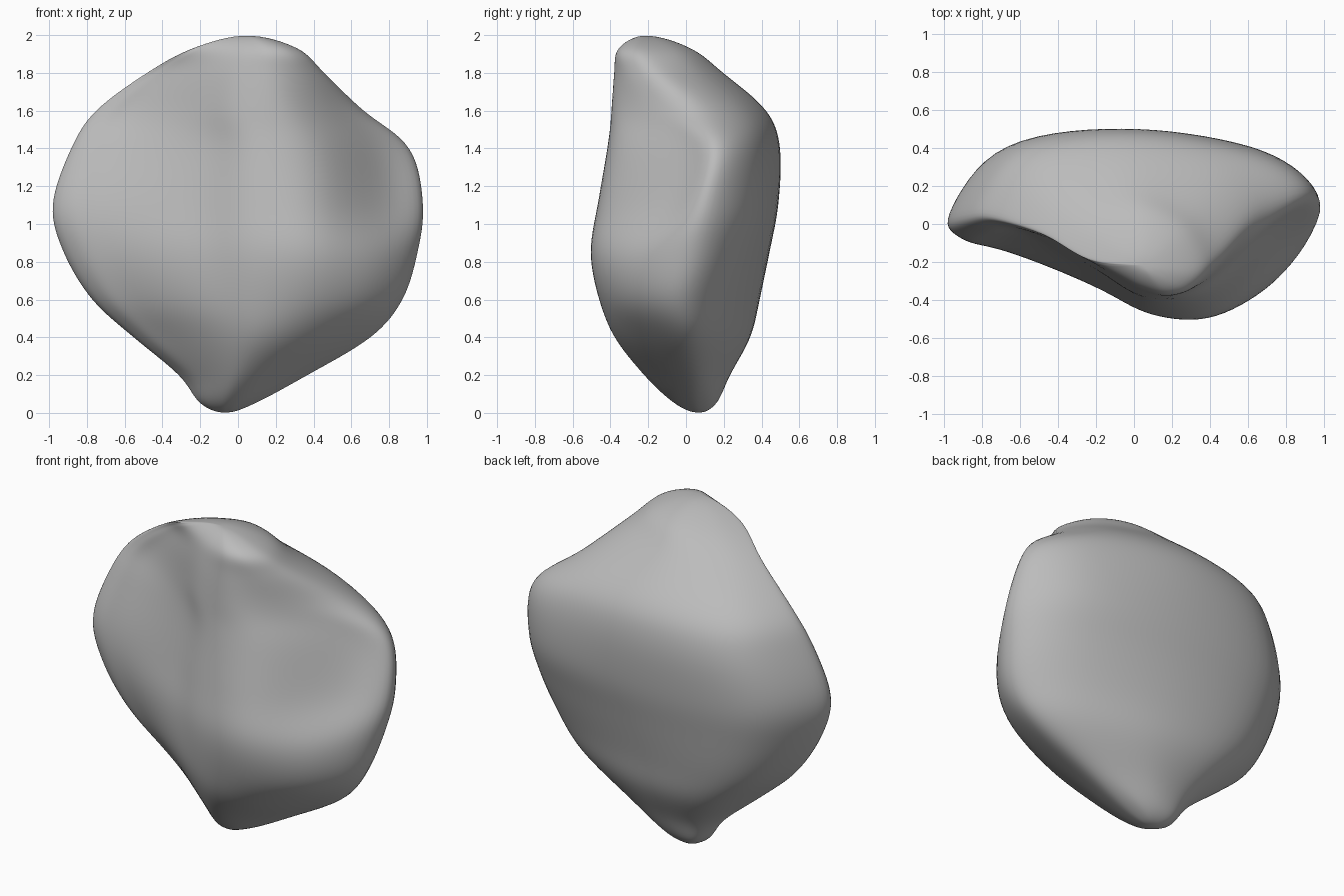
import bpy
import bmesh
from mathutils import Vector

cube = bpy.data.objects.get("Cube")
if cube:
    bpy.data.objects.remove(cube)

# Horizontal layers of the boulder, in hundredths of a unit:
# height, left edge (x, y), right edge (x, y), front depths, back depths
LAYERS = [
    (5, -20, 8, 9, 6, (4, 0, -5, -6, -5, 0), (13, 16, 15)),
    (20, -31, 10, 37, 5, (2, -7, -20, -22, -17, -7), (15, 23, 21)),
    (40, -55, 9, 71, 2, (-1, -10, -31, -38, -33, -17), (19, 33, 31)),
    (60, -77, 7, 88, -1, (-5, -13, -34, -45, -44, -28), (23, 38, 35)),
    (85, -92, 5, 96, 5, (-8, -15, -33, -48, -49, -27), (31, 44, 38)),
    (110, -98, 5, 99, 11, (-8, -13, -28, -45, -43, -9), (38, 49, 41)),
    (140, -88, 7, 92, 17, (-3, -8, -25, -41, -36, -1), (38, 50, 42)),
    (160, -75, 7, 67, 9, (0, -5, -23, -37, -38, -17), (32, 43, 34)),
    (180, -48, -3, 46, -13, (-7, -13, -27, -35, -38, -30), (8, 20, 12)),
    (193, -24, -17, 32, -23, (-20, -23, -29, -33, -36, -33), (-5, 3, -5)),
]
FRONT_STOPS = (0.04, 0.15, 0.38, 0.54, 0.72, 0.9)
BACK_STOPS = (0.85, 0.5, 0.15)
BOTTOM = Vector((-0.07, 0.07, 0))
TOP = Vector((0.05, -0.22, 2))
STEPS = 8


def spline(a, b, c, d, t):
    """Smooth curve from b to c, guided by the neighbours a and d."""
    return b + 0.5 * t * ((c - a) + t * ((2 * a - 5 * b + 4 * c - d)
                                         + t * (3 * (b - c) + d - a)))


def layer_ring(z, xl, yl, xr, yr, front, back):
    """Smooth closed outline of one layer."""
    def at(stop, y):
        return Vector((xl + (xr - xl) * stop, y, z)) / 100
    pts = [at(0, yl)] + [at(s, y) for s, y in zip(FRONT_STOPS, front)]
    pts += [at(1, yr)] + [at(s, y) for s, y in zip(BACK_STOPS, back)]
    n = len(pts)
    return [spline(pts[i - 1], pts[i], pts[(i + 1) % n], pts[(i + 2) % n], k / STEPS)
            for i in range(n) for k in range(STEPS)]


def beyond(ring, pole):
    """Ring reflected through a pole, so that the cap comes out round."""
    return [Vector((2 * pole.x - p.x, 2 * pole.y - p.y, p.z)) for p in ring]


# Stack the layers between the two poles and smooth them vertically
rings = [layer_ring(*row) for row in LAYERS]
count = len(rings[0])
stack = [beyond(rings[0], BOTTOM), [BOTTOM] * count, *rings,
         [TOP] * count, beyond(rings[-1], TOP)]
levels = []
for i in range(1, len(stack) - 2):
    for k in range(STEPS):
        levels.append([spline(*pts, k / STEPS) for pts in zip(*stack[i - 1:i + 3])])
levels = levels[1:]

# Skin of the boulder
bm = bmesh.new()
rows = [[bm.verts.new(p) for p in level] for level in levels]
low, high = bm.verts.new(BOTTOM), bm.verts.new(TOP)
for j in range(count):
    k = (j + 1) % count
    for a, b in zip(rows, rows[1:]):
        bm.faces.new((a[j], a[k], b[k], b[j]))
    bm.faces.new((low, rows[0][k], rows[0][j]))
    bm.faces.new((high, rows[-1][j], rows[-1][k]))
for _ in range(8):
    bmesh.ops.smooth_vert(bm, verts=bm.verts, factor=0.5,
                          use_axis_x=True, use_axis_y=True, use_axis_z=True)
bmesh.ops.recalc_face_normals(bm, faces=bm.faces)
for face in bm.faces:
    face.smooth = True
mesh = bpy.data.meshes.new("boulder")
bm.to_mesh(mesh)
bm.free()
boulder = bpy.data.objects.new("boulder", mesh)
bpy.context.collection.objects.link(boulder)

# Plain grey stone
stone = bpy.data.materials.new("grey stone")
stone.use_nodes = True
colour = (0.5, 0.5, 0.5, 1)
stone.diffuse_color = colour
bsdf = stone.node_tree.nodes["Principled BSDF"]
bsdf.inputs["Base Color"].default_value = colour
bsdf.inputs["Roughness"].default_value = 0.9
mesh.materials.append(stone)
